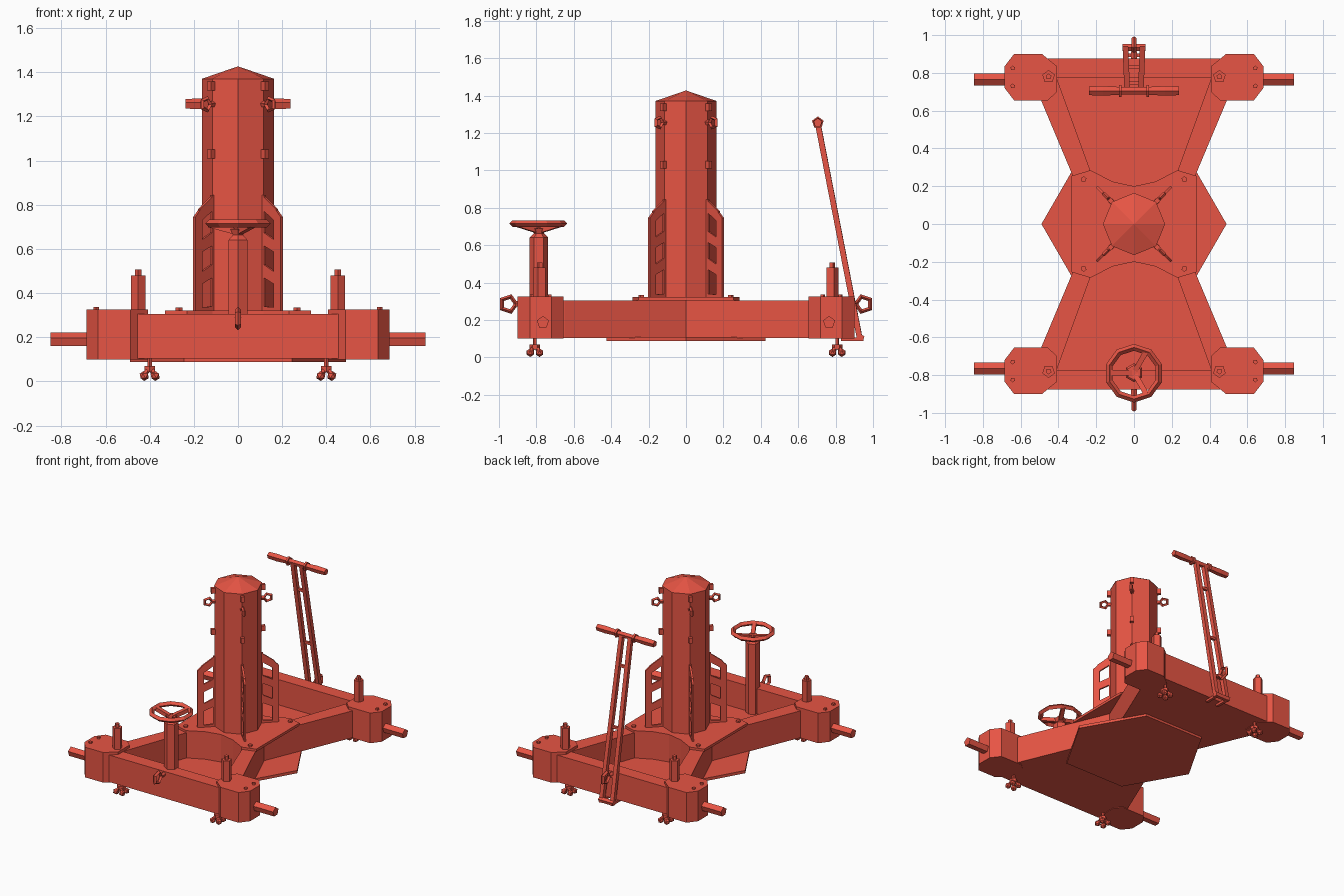
import bpy, bmesh, math
from mathutils import Vector, Matrix

if "Cube" in bpy.data.objects:
    bpy.data.objects.remove(bpy.data.objects["Cube"])

red = bpy.data.materials.new("bright_red")
red.diffuse_color = (0.80, 0.09, 0.058, 1)
red.use_nodes = True
red.node_tree.nodes["Principled BSDF"].inputs["Base Color"].default_value = red.diffuse_color


def finish(name, bm, mirror=()):
    """Turn a bmesh into an object, mirrored over the named axes."""
    bmesh.ops.recalc_face_normals(bm, faces=bm.faces)
    me = bpy.data.meshes.new(name)
    bm.to_mesh(me)
    bm.free()
    me.materials.append(red)
    ob = bpy.data.objects.new(name, me)
    bpy.context.collection.objects.link(ob)
    if mirror:
        m = ob.modifiers.new("Mirror", 'MIRROR')
        m.use_axis = ['X' in mirror, 'Y' in mirror, False]
    return ob


def prism(bm, pts, z0, z1, mat=Matrix()):
    """Extrude a flat outline from z0 to z1, then transform it."""
    lo = [bm.verts.new(mat @ Vector((x, y, z0))) for x, y in pts]
    hi = [bm.verts.new(mat @ Vector((x, y, z1))) for x, y in pts]
    bm.faces.new(lo[::-1])
    bm.faces.new(hi)
    for i in range(len(pts)):
        j = (i + 1) % len(pts)
        bm.faces.new((lo[i], lo[j], hi[j], hi[i]))


def rod(bm, a, b, r, n=5, r2=None, spin=0.0):
    """Rod or cone between two points."""
    a, b = Vector(a), Vector(b)
    d = b - a
    q = d.to_track_quat('Z', 'Y') if abs(d.x) + abs(d.y) > 1e-6 else Matrix().to_quaternion()
    m = Matrix.Translation((a + b) / 2) @ q.to_matrix().to_4x4() @ Matrix.Rotation(spin, 4, 'Z')
    bmesh.ops.create_cone(bm, cap_ends=True, segments=n, radius1=r,
                          radius2=r if r2 is None else r2, depth=d.length, matrix=m)


def ring(bm, mat, R, r, n=5, k=4, start=0.0):
    """Faceted ring lying in the local XY plane."""
    loops = []
    for i in range(n):
        a = start + math.tau * i / n
        loops.append([])
        for j in range(k):
            b = math.tau * j / k
            p = R + r * math.cos(b)
            loops[-1].append(bm.verts.new(mat @ Vector((p * math.cos(a), p * math.sin(a), r * math.sin(b)))))
    for i in range(n):
        A, B = loops[i], loops[(i + 1) % n]
        for j in range(k):
            bm.faces.new((A[j], B[j], B[(j + 1) % k], A[(j + 1) % k]))


def upright(x, y, z, ang):
    """Local X points outward at ang, local Y points up."""
    return Matrix.Translation((x, y, z)) @ Matrix.Rotation(ang, 4, 'Z') @ Matrix.Rotation(math.pi / 2, 4, 'X')


# Hourglass frame: one half outline, mirrored
arc = [(.23, .28), (.115, .225), (0, .2)]
back = [(.217, 0), (.49, .65), (.455, .875), (0, .875), (0, .775), (.41, .775)] + arc
front = [(x, -y) for x, y in back[1:]][::-1]
bm = bmesh.new()
prism(bm, back + front, .11, .305)
bmesh.ops.delete(bm, geom=[f for f in bm.faces if all(abs(v.co.x) < 1e-5 for v in f.verts)],
                 context='FACES_ONLY')
finish("frame", bm, 'X')

# Thin tray floor and hexagonal belly plate
half = [(.455, -.875), (.49, -.65), (.217, 0), (.49, .65), (.455, .875)]
bm = bmesh.new()
prism(bm, half + [(-x, -y) for x, y in half], .104, .116)
finish("tray_floor", bm)
bm = bmesh.new()
prism(bm, [(.49 * math.cos(math.tau * i / 6), .49 * math.sin(math.tau * i / 6)) for i in range(6)], .087, .108)
finish("belly_plate", bm)

# Raised deck below the column, with bolts
q = [(.33, .255), (.23, .285)] + arc[1:]
side = q + [(-x, y) for x, y in q[-2::-1]]
bm = bmesh.new()
prism(bm, side + [(-x, -y) for x, y in side], .303, .322)
finish("deck_plate", bm)
bm = bmesh.new()
rod(bm, (.267, .237, .32), (.267, .237, .334), .016)
finish("deck_bolts", bm, 'XY')

# Corner blocks
bm = bmesh.new()
prism(bm, [(.487, .9), (.635, .9), (.685, .835), (.685, .72), (.635, .655),
           (.455, .655), (.408, .70), (.408, .835)], .1, .325)
finish("corner_blocks", bm, 'XY')
bm = bmesh.new()
for y in (.825, .73):
    rod(bm, (.642, y, .32), (.642, y, .337), .013)
finish("corner_bolts", bm, 'XY')
bm = bmesh.new()
rod(bm, (.66, .765, .187), (.848, .765, .187), .034)
finish("axle_stubs", bm, 'XY')
bm = bmesh.new()
rod(bm, (.452, .78, .32), (.452, .78, .48), .035)
rod(bm, (.452, .78, .48), (.452, .78, .507), .016)
finish("corner_posts", bm, 'XY')

# Clamping knobs below the corners
bm = bmesh.new()
c = Vector((.4, .808, 0))
rod(bm, c + Vector((0, 0, .06)), c + Vector((0, 0, .11)), .011)
rod(bm, c + Vector((0, 0, .042)), c + Vector((0, 0, .07)), .028, 6)
for i in range(4):
    d = Vector((math.cos(math.pi * (i + .5) / 2), math.sin(math.pi * (i + .5) / 2), 0))
    rod(bm, c + d * .015 + Vector((0, 0, .05)), c + d * .035 + Vector((0, 0, .03)), .012)
    bmesh.ops.create_icosphere(bm, subdivisions=1, radius=.023,
                               matrix=Matrix.Translation(c + d * .035 + Vector((0, 0, .025))))
finish("clamp_knobs", bm, 'XY')

# Column with pointed cap
bm = bmesh.new()
rod(bm, (0, 0, .31), (0, 0, 1.37), .163, 8)
finish("column", bm)
bm = bmesh.new()
rod(bm, (0, 0, 1.37), (0, 0, 1.427), .165, 8, 0)
finish("column_cap", bm)

# Diagonal fins with slanted windows, brackets and rings on the column
fins, brackets, rings = bmesh.new(), bmesh.new(), bmesh.new()
diag = math.pi / 4
m = upright(0, 0, 0, diag)
t = .007
prism(fins, [(.235, .32), (.28, .32), (.28, .745), (.235, .79)], -t, t, m)     # outer post
prism(fins, [(.145, .32), (.172, .32), (.172, .845), (.145, .845)], -t, t, m)  # inner post
for lo, hi, drop in ((.32, .34, 0), (.475, .535, .04), (.62, .68, .04), (.78, .845, .06)):
    prism(fins, [(.16, lo), (.25, lo - drop), (.25, hi - drop - .005), (.16, hi)], -t, t, m)
finish("column_fins", fins, 'XY')
for lo, hi in ((1.01, 1.05), (1.318, 1.358)):
    prism(brackets, [(.15, lo), (.186, lo), (.186, hi), (.15, hi)], -.012, .012, m)
finish("column_brackets", brackets, 'XY')
ring(rings, upright(.145, .145, 1.255, diag), .028, .011, start=math.pi)
rod(rings, (.105, .105, 1.255), (.127, .127, 1.255), .015)
finish("column_rings", rings, 'XY')

# Towing rings on the two end beams
bm = bmesh.new()
ring(bm, upright(0, .95, .285, math.pi / 2), .042, .013, start=math.pi)
rod(bm, (0, .87, .285), (0, .912, .285), .016)
finish("tow_rings", bm, 'Y')

# Steering post and dished handwheel
y = -.787
bm = bmesh.new()
rod(bm, (0, y, .11), (0, y, .64), .05, 6)
rod(bm, (0, y, .64), (0, y, .665), .05, 6, .025)
finish("wheel_post", bm)
bm = bmesh.new()
ring(bm, Matrix.Translation((0, y - .003, .715)), .137, .018, n=10, start=math.pi / 2)
rod(bm, (0, y, .66), (0, y, .69), .025, 6, .04)
for i in range(3):
    a = math.pi + math.tau * i / 3
    d = Vector((math.cos(a), math.sin(a), 0))
    o = Vector((0, y, 0))
    rod(bm, o + d * .015 + Vector((0, 0, .68)), o + d * .132 + Vector((0, 0, .712)), .02, 4, spin=diag)
finish("handwheel", bm)

# Hinged tow bar: two rails, rungs, foot and grip
low, top = Vector((0, .93, .095)), Vector((0, .705, 1.25))
bm = bmesh.new()
for s in (-1, 1):
    a, b = low.copy(), top.copy()
    a.x, b.x = s * .045, s * .036
    rod(bm, a, b, .021, 4, spin=diag)
for f in (.16, .45, .82):
    p = low.lerp(top, f)
    rod(bm, p - Vector((.04, 0, 0)), p + Vector((.04, 0, 0)), .013, 4, spin=diag)
finish("tow_bar_rails", bm)
bm = bmesh.new()
for s in (-1, 1):
    prism(bm, [(s * .045 - .01, .83), (s * .045 + .01, .83), (s * .045 + .01, .95), (s * .045 - .01, .95)], .088, .106)
rod(bm, (-.06, .935, .105), (.06, .935, .105), .02)
finish("tow_bar_hinge", bm)
bm = bmesh.new()
rod(bm, (-.08, .705, 1.255), (.08, .705, 1.255), .02)
for s in (-1, 1):
    rod(bm, (s * .065, .705, 1.255), (s * .08, .705, 1.255), .033)
    rod(bm, (s * .08, .705, 1.255), (s * .165, .705, 1.255), .022, 5, .027)
    rod(bm, (s * .165, .705, 1.255), (s * .237, .705, 1.255), .027, 5, .024)
finish("tow_bar_grip", bm)
